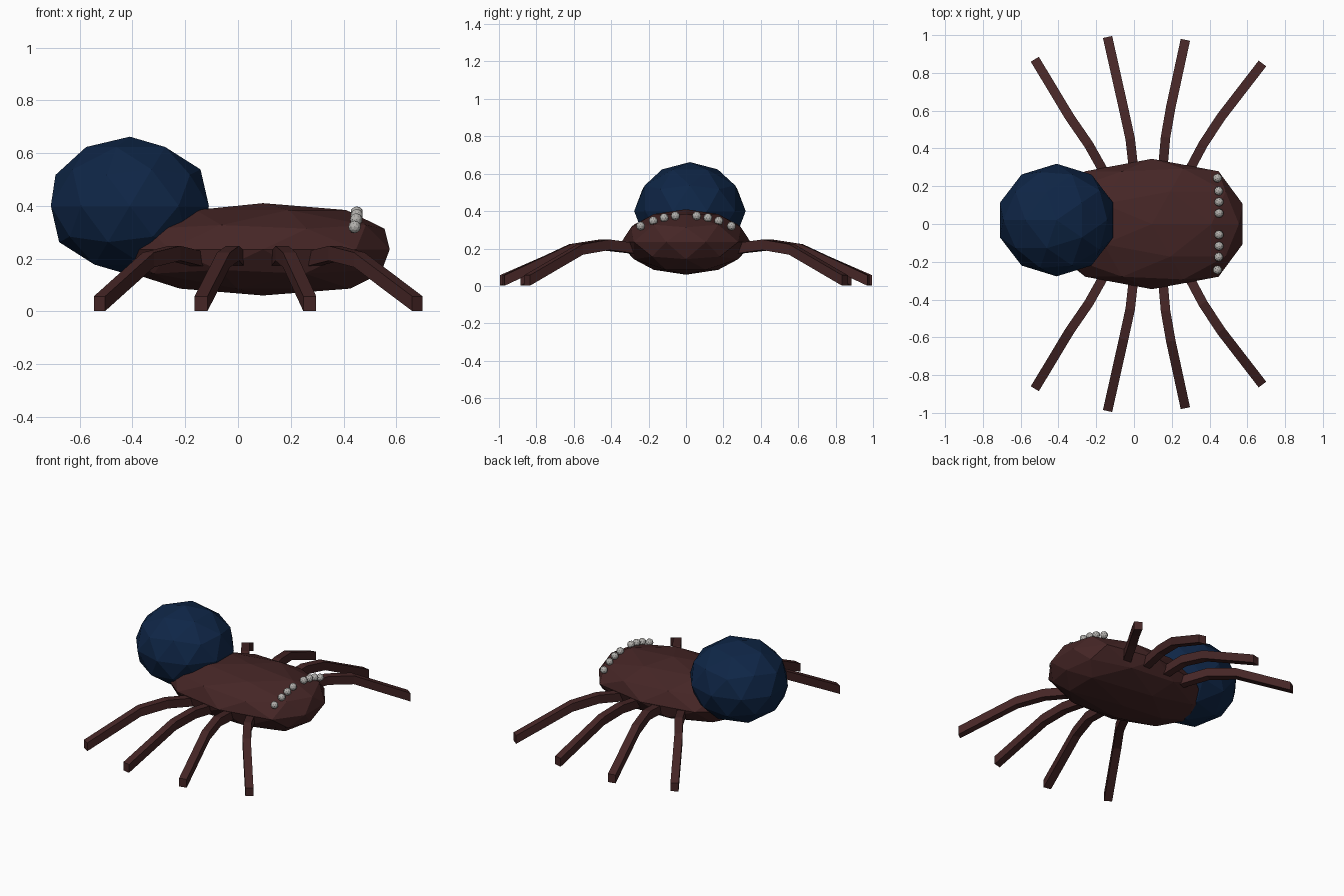
import bpy, bmesh, math
from mathutils import Vector, Matrix

if "Cube" in bpy.data.objects:
    bpy.data.objects.remove(bpy.data.objects["Cube"])


def material(name, rgb):
    m = bpy.data.materials.new(name)
    m.diffuse_color = (*rgb, 1.0)
    m.use_nodes = True
    m.node_tree.nodes["Principled BSDF"].inputs["Base Color"].default_value = m.diffuse_color
    return m


BROWN = material("dark_brown", (0.060, 0.019, 0.019))
BLUE = material("deep_blue", (0.0045, 0.019, 0.062))
GREY = material("eye_grey", (0.45, 0.44, 0.42))


def make_object(name, bm, mat):
    bmesh.ops.recalc_face_normals(bm, faces=bm.faces)
    mesh = bpy.data.meshes.new(name)
    bm.to_mesh(mesh)
    bm.free()
    mesh.materials.append(mat)
    ob = bpy.data.objects.new(name, mesh)
    bpy.context.collection.objects.link(ob)
    return ob


def ico(name, centre, radii, mat, turn=0.0, shape=None):
    bm = bmesh.new()
    bmesh.ops.create_icosphere(bm, subdivisions=2, radius=1.0,
                               matrix=Matrix.Rotation(turn, 4, 'Z'))
    for v in bm.verts:
        x = shape(v.co) if shape else v.co.x * radii[0]
        v.co = Vector((x, v.co.y * radii[1], v.co.z * radii[2])) + Vector(centre)
    return make_object(name, bm, mat)


# Body: stretched ball with a blunt front end
def blunt_front(p):
    if p.x > 0.4 and p.z < -0.8:      # lower front edge pushed forward
        return 0.33
    if p.x > 0.588:                   # nose pressed in
        return 0.355 + (p.x - 0.588) * 0.345
    return p.x * 0.6


ico("body", (0.095, 0, 0.235), (0.6, 0.345, 0.175), BROWN, shape=blunt_front)

# Abdomen
ico("abdomen", (-0.41, 0.021, 0.40), (0.315, 0.298, 0.262), BLUE, turn=math.pi)

# Row of eyes on each side
EYES = [(0.450, 0.057, 0.374), (0.450, 0.117, 0.364),
        (0.448, 0.175, 0.348), (0.442, 0.243, 0.320)]
for side, word in ((-1, "right"), (1, "left")):
    for i, (x, y, z) in enumerate(EYES):
        ico(f"eye_{word}_{i + 1}", (x, side * y, z), (0.024,) * 3, GREY)


# Legs: square section swept along a bent path, with upright cuts
def leg(name, path, side):
    bm = bmesh.new()
    pts = [Vector((x, side * y, z)) for x, y, z in path]
    rings = []
    for i, p in enumerate(pts):
        d = pts[min(i + 1, len(pts) - 1)] - pts[max(i - 1, 0)]
        across = Vector((-d.y, d.x, 0)).normalized() * 0.025
        up = Vector((0, 0, 0.028))
        rings.append([bm.verts.new(p + a * across + b * up)
                      for a, b in ((-1, -1), (1, -1), (1, 1), (-1, 1))])
    for r, s in zip(rings, rings[1:]):
        for k in range(4):
            bm.faces.new((r[k], r[(k + 1) % 4], s[(k + 1) % 4], s[k]))
    bm.faces.new(rings[0])
    bm.faces.new(rings[-1])
    make_object(name, bm, BROWN)


HEIGHTS = (0.198, 0.220, 0.195, 0.029)
LEGS = {
    "front": ((0.28, 0.26), (0.365, 0.42), (0.46, 0.565), (0.68, 0.85)),
    "mid_front": ((0.15, 0.27), (0.167, 0.46), (0.195, 0.62), (0.272, 0.975)),
    "mid_rear": ((0.00, 0.27), (-0.02, 0.45), (-0.055, 0.61), (-0.14, 0.99)),
    "rear": ((-0.15, 0.26), (-0.24, 0.42), (-0.34, 0.565), (-0.525, 0.872)),
}
for side, word in ((-1, "right"), (1, "left")):
    for key, xy in LEGS.items():
        leg(f"{key}_leg_{word}", [(x, y, z) for (x, y), z in zip(xy, HEIGHTS)], side)
